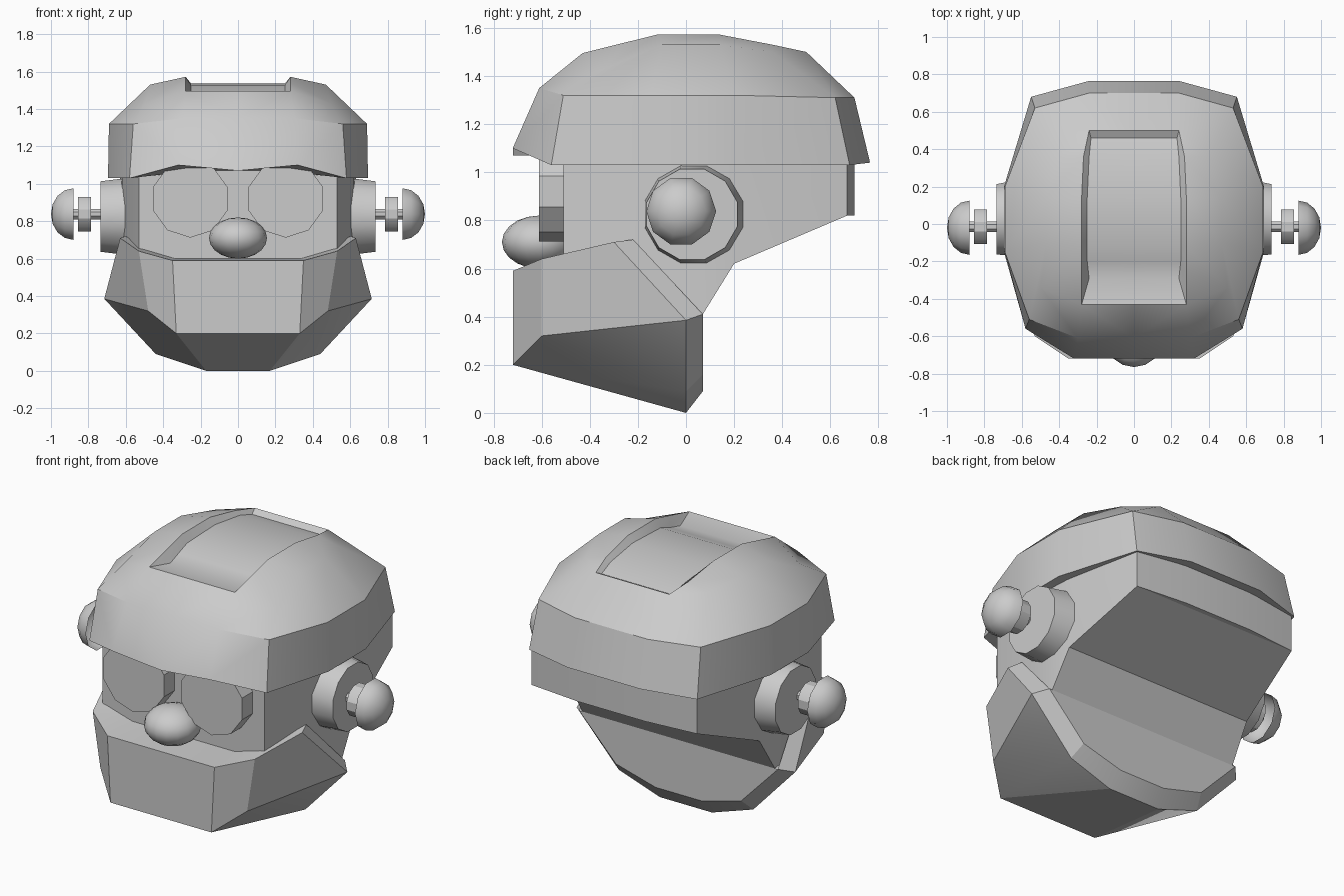
import bpy, bmesh, math
from mathutils import Matrix

cube = bpy.data.objects.get("Cube")
if cube:
    bpy.data.objects.remove(cube, do_unlink=True)

GREY = (0.6, 0.6, 0.6, 1)
mat = bpy.data.materials.new("plain grey")
mat.use_nodes = True
mat.diffuse_color = GREY
mat.node_tree.nodes["Principled BSDF"].inputs["Base Color"].default_value = GREY


def finish(name, bm, angle=30, mirror=False):
    """Turn a bmesh into a named object, mirrored across x when asked."""
    if mirror:
        copy = bmesh.ops.duplicate(bm, geom=bm.verts[:] + bm.edges[:] + bm.faces[:])["geom"]
        vs = [g for g in copy if isinstance(g, bmesh.types.BMVert)]
        bmesh.ops.scale(bm, vec=(-1, 1, 1), verts=vs)
    bmesh.ops.remove_doubles(bm, verts=bm.verts[:], dist=0.0005)
    bmesh.ops.recalc_face_normals(bm, faces=bm.faces[:])
    me = bpy.data.meshes.new(name)
    bm.to_mesh(me)
    bm.free()
    me.materials.append(mat)
    ob = bpy.data.objects.new(name, me)
    bpy.context.collection.objects.link(ob)
    bpy.ops.object.select_all(action="DESELECT")
    ob.select_set(True)
    bpy.context.view_layer.objects.active = ob
    bpy.ops.object.shade_smooth_by_angle(angle=math.radians(angle))
    return ob


def loft(bm, rows):
    """Skin neighbouring rows of points with quads."""
    grid = [[bm.verts.new(p) for p in row] for row in rows]
    for a, b in zip(grid, grid[1:]):
        for i in range(len(a) - 1):
            bm.faces.new((a[i], a[i + 1], b[i + 1], b[i]))
    return grid


# Helmet: half rings running from front centre to back centre
rim = [(0, -.72, 1.07), (.32, -.72, 1.1), (.58, -.56, 1.03), (.695, -.15, 1.03),
       (.695, .2, 1.03), (.55, .68, 1.03), (.24, .765, 1.04), (0, .765, 1.04)]
brow = [(0, -.61, 1.35), (.3, -.61, 1.35), (.56, -.51, 1.32), (.69, -.15, 1.32),
        (.69, .2, 1.32), (.53, .62, 1.31), (.24, .7, 1.31), (0, .7, 1.31)]
crown = [(0, -.43, 1.495), (.28, -.43, 1.495), (.5, -.34, 1.43), (.47, -.1, 1.53),
         (.47, .14, 1.53), (.4, .36, 1.5), (.24, .5, 1.5), (0, .5, 1.5)]
rail = crown[:2] + [(.28, -.25, 1.54), (.28, -.12, 1.572), (.28, .14, 1.572),
                    (.27, .36, 1.53)] + crown[6:]
floor = [(0, -.29, 1.475), (.24, -.29, 1.475), (.25, -.2, 1.495), (.25, -.12, 1.525),
         (.25, .14, 1.535), (.24, .36, 1.51), (.23, .46, 1.48), (0, .46, 1.48)]
under = [(x * .7, y * .7, 1.07) for x, y, z in rim]
middle = [(0, y, z) for x, y, z in floor]
bm = bmesh.new()
loft(bm, [under, rim, brow, crown, rail, floor, middle])
finish("helmet", bm, mirror=True)

# Head block: stations of (y, half width, bottom height)
stations = [(-.51, .53, .5), (-.1, .62, .42), (.07, .63, .41),
            (.2, .62, .62), (.67, .54, .82), (.7, .22, .82)]
TOP = 1.08
bm = bmesh.new()
grid = loft(bm, [[(0, y, TOP), (w, y, TOP), (w, y, b), (0, y, b)] for y, w, b in stations])
bm.faces.new(grid[0])
bm.faces.new(grid[-1])
finish("head", bm, angle=20, mirror=True)

# Jaw: columns from the centre to the side, each running from top ledge to back
jaw = [[(0, -.5, .6), (0, -.72, .59), (0, -.72, .2), (0, 0, 0), (0, .07, .09)],
       [(.33, -.5, .6), (.35, -.72, .59), (.33, -.72, .2), (.17, 0, 0), (.15, .07, .09)],
       [(.5, -.5, .65), (.53, -.6, .64), (.48, -.6, .32), (.44, 0, .09), (.41, .07, .16)],
       [(.6, -.22, .72), (.63, -.3, .71), (.715, 0, .385), (.715, 0, .385), (.65, .07, .41)]]
bm = bmesh.new()
grid = loft(bm, jaw)
side = grid[-1]
bm.faces.new((side[0], side[1], side[2], side[4]))
bm.faces.new([col[4] for col in grid] + [bm.verts.new((0, .07, .41))])
finish("jaw", bm, angle=20, mirror=True)


def cylinder(name, start, end, r1, r2, sides):
    """Round part between two points along x or y."""
    bm = bmesh.new()
    rings = []
    along_x = abs(end[0] - start[0]) > 0.01 and abs(end[1] - start[1]) < 0.05
    for c, r in ((start, r1), (end, r2)):
        ring = []
        for i in range(sides):
            a = math.tau * (i + 0.5) / sides
            u, v = r * math.cos(a), r * math.sin(a)
            p = (c[0], c[1] + u, c[2] + v) if along_x else (c[0] + u, c[1], c[2] + v)
            ring.append(bm.verts.new(p))
        rings.append(ring)
        bm.faces.new(ring)
    for i in range(sides):
        j = (i + 1) % sides
        bm.faces.new((rings[0][i], rings[0][j], rings[1][j], rings[1][i]))
    return finish(name, bm)


def ball(name, centre, size, u, v, half=0):
    """Ellipsoid, or a dome facing outwards along x when half is its side."""
    bm = bmesh.new()
    bmesh.ops.create_uvsphere(bm, u_segments=u, v_segments=v, radius=1)
    if half:
        bmesh.ops.rotate(bm, verts=bm.verts[:], matrix=Matrix.Rotation(math.pi / 2, 3, "Y"))
        cut = bmesh.ops.bisect_plane(bm, geom=bm.verts[:] + bm.edges[:] + bm.faces[:],
                                     plane_co=(0, 0, 0), plane_no=(half, 0, 0), clear_inner=True)
        edges = [g for g in cut["geom_cut"] if isinstance(g, bmesh.types.BMEdge)]
        bmesh.ops.holes_fill(bm, edges=edges)
    bmesh.ops.scale(bm, vec=size, verts=bm.verts[:])
    bmesh.ops.translate(bm, vec=centre, verts=bm.verts[:])
    return finish(name, bm, angle=40)


# Nose, then eyes and ear pieces on both sides
ball("nose", (0, -.61, .71), (.155, .155, .11), 16, 10)
for label, s in (("left", 1), ("right", -1)):
    cylinder(label + "_eye", (s * .255, -.45, .92), (s * .255, -.61, .92), .208, .208, 10)
    cylinder(label + "_ear_base", (s * .58, .035, .825), (s * .735, .025, .825), .215, .195, 12)
    cylinder(label + "_ear_rod", (s * .7, -.015, .838), (s * .9, -.015, .838), .03, .03, 8)
    cylinder(label + "_ear_washer", (s * .785, -.015, .838), (s * .855, -.015, .838), .095, .095, 12)
    ball(label + "_ear_knob", (s * .88, -.02, .838), (.12, .145, .145), 10, 8, half=s)
